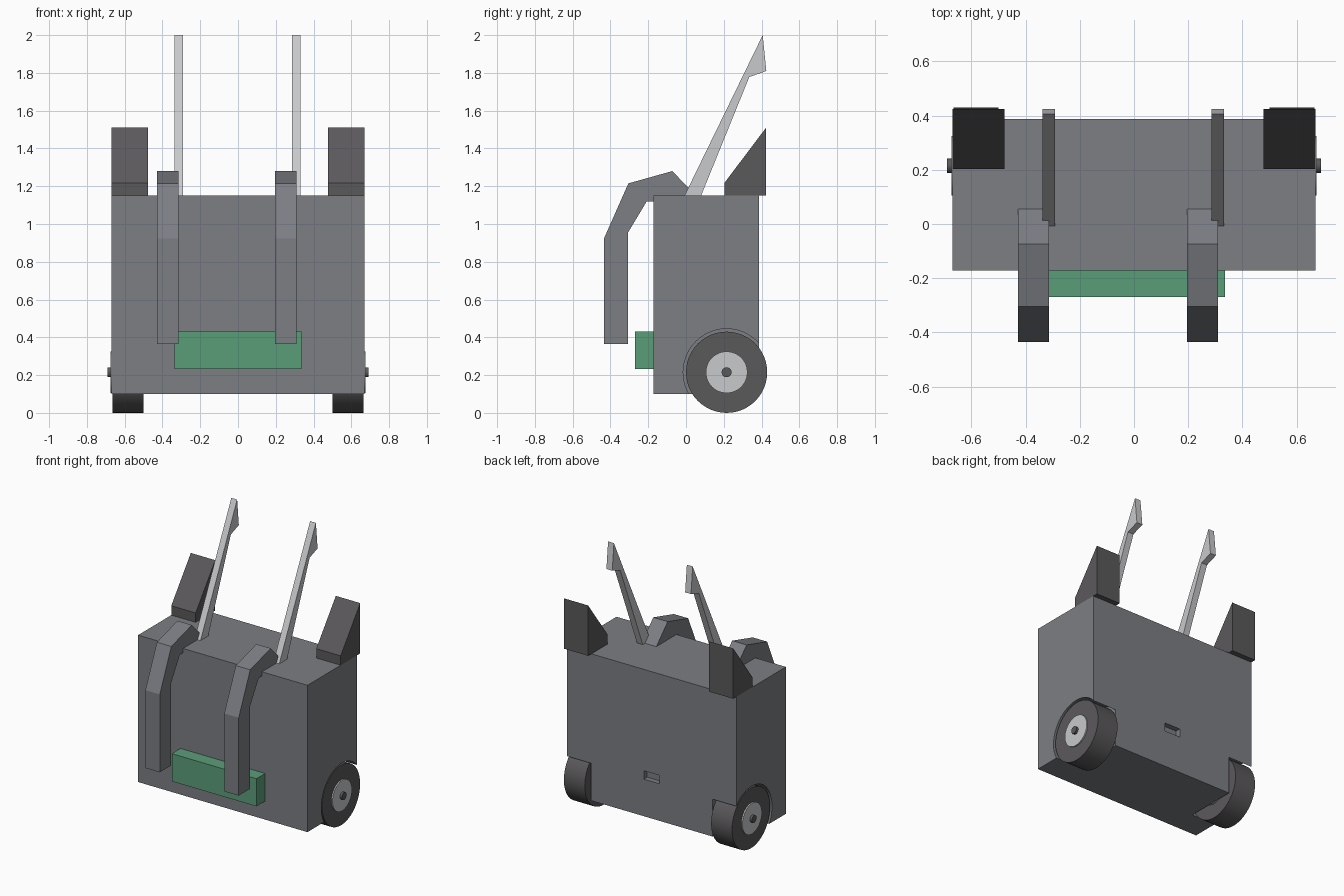
import bpy
import bmesh
import math

cube = bpy.data.objects.get("Cube")
if cube:
    bpy.data.objects.remove(cube, do_unlink=True)


def material(name, rgb):
    m = bpy.data.materials.new(name)
    m.use_nodes = True
    colour = (*rgb, 1)
    m.diffuse_color = colour
    m.node_tree.nodes["Principled BSDF"].inputs["Base Color"].default_value = colour
    return m


GREY = material("slate grey", (0.20, 0.21, 0.23))
DARK = material("dark grey", (0.105, 0.10, 0.105))
LIGHT = material("light grey", (0.58, 0.585, 0.60))
GREEN = material("green", (0.105, 0.34, 0.19))


def prism(name, profile, x0, x1, mat):
    """Extrude a side profile of (y, z) points from x0 to x1."""
    bm = bmesh.new()
    face = bm.faces.new([bm.verts.new((x0, y, z)) for y, z in profile])
    ext = bmesh.ops.extrude_face_region(bm, geom=[face])
    verts = [v for v in ext["geom"] if isinstance(v, bmesh.types.BMVert)]
    bmesh.ops.translate(bm, verts=verts, vec=(x1 - x0, 0, 0))
    bmesh.ops.recalc_face_normals(bm, faces=bm.faces)
    me = bpy.data.meshes.new(name)
    bm.to_mesh(me)
    bm.free()
    me.materials.append(mat)
    ob = bpy.data.objects.new(name, me)
    bpy.context.collection.objects.link(ob)
    return ob


def box(name, x0, x1, y0, y1, z0, z1, mat):
    return prism(name, [(y0, z0), (y1, z0), (y1, z1), (y0, z1)], x0, x1, mat)


WHEEL_Y = WHEEL_Z = 0.215


def disc(name, radius, x0, x1, mat):
    """Cylinder along x, centred on the wheel axis."""
    bpy.ops.mesh.primitive_cylinder_add(
        vertices=48, radius=radius, depth=abs(x1 - x0),
        location=((x0 + x1) / 2, WHEEL_Y, WHEEL_Z), rotation=(0, math.pi / 2, 0))
    ob = bpy.context.object
    ob.name = name
    ob.data.materials.append(mat)
    bpy.ops.object.shade_smooth_by_angle(angle=math.radians(35))
    return ob


def cut(target, cutter):
    mod = target.modifiers.new(cutter.name, "BOOLEAN")
    mod.operation = "DIFFERENCE"
    mod.solver = "EXACT"
    mod.object = cutter
    cutter.hide_render = True
    cutter.hide_viewport = True
    cutter.display_type = "WIRE"


# Body with a small recessed slot in the back
body = box("body", -0.67, 0.67, -0.172, 0.387, 0.10, 1.15, GREY)
cut(body, box("slot_cutter", -0.063, 0.063, 0.35, 0.45, 0.365, 0.425, GREY))

# Front panel
box("front_panel", -0.335, 0.335, -0.27, -0.165, 0.232, 0.43, GREEN)

# Wheels in round wells, and back corner wedges
wedge = [(0.203, 1.15), (0.424, 1.15), (0.424, 1.51), (0.203, 1.217)]
for side, s in (("left", 1), ("right", -1)):
    cut(body, disc(side + "_well_cutter", 0.23, s * 0.48, s * 0.80, GREY))
    disc(side + "_wheel", 0.215, s * 0.50, s * 0.665, DARK)
    disc(side + "_hub", 0.11, s * 0.49, s * 0.674, LIGHT)
    disc(side + "_axle", 0.026, s * 0.47, s * 0.69, DARK)
    prism(side + "_corner_wedge", wedge, s * 0.477, s * 0.67, DARK)

# Bent front arms and tall slanted handles
arm = [(-0.435, 0.365), (-0.307, 0.365), (-0.307, 0.955), (-0.208, 1.12),
       (0.06, 1.12), (0.055, 1.15), (-0.073, 1.28), (-0.305, 1.215), (-0.435, 0.922)]
handle = [(-0.008, 1.15), (0.08, 1.15), (0.335, 1.778), (0.425, 1.81), (0.406, 2.0)]
for side, arm_x, handle_x in (("left", 0.196, 0.286), ("right", -0.428, -0.337)):
    prism(side + "_front_arm", arm, arm_x, arm_x + 0.114, GREY)
    prism(side + "_handle", handle, handle_x, handle_x + 0.046, LIGHT)
